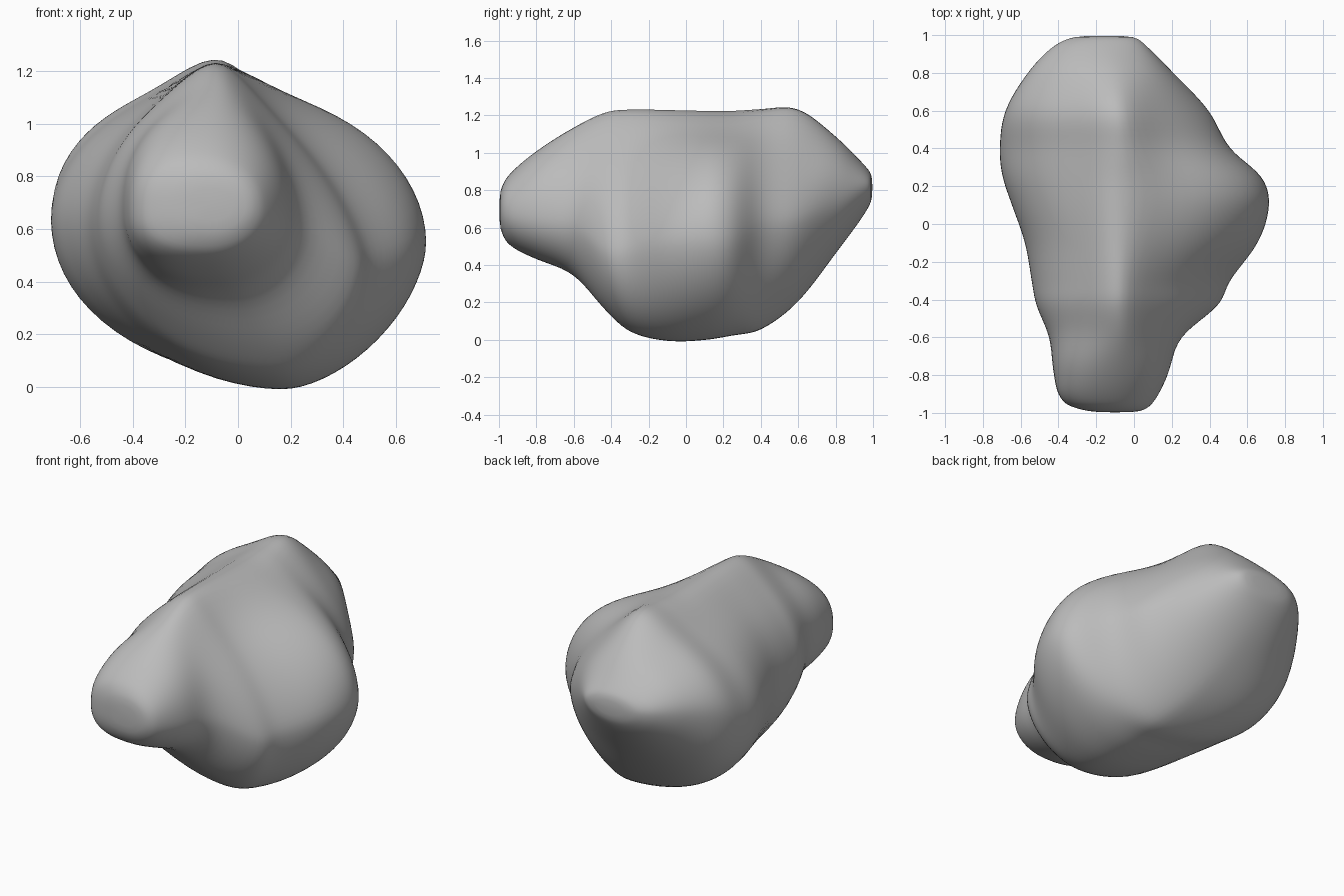
import bpy
import bmesh
import math
from mathutils import Vector

default_cube = bpy.data.objects.get("Cube")
if default_cube:
    bpy.data.objects.remove(default_cube, do_unlink=True)

# Stone material
stone = bpy.data.materials.new("stone_grey")
stone.use_nodes = True
grey = (0.5, 0.5, 0.5, 1.0)
stone.diffuse_color = grey
stone.node_tree.nodes["Principled BSDF"].inputs["Base Color"].default_value = grey

# Cross sections, front to back: y, then (x, z) of left, top, right and bottom
SECTIONS = [
    (-1, -.22, .7, -.1, .79, .03, .69, -.1, .6),
    (-.95, -.37, .68, -.14, .88, .1, .68, -.12, .51),
    (-.8, -.425, .68, -.12, 1.01, .18, .66, -.1, .43),
    (-.6, -.45, .68, -.08, 1.14, .25, .62, -.02, .345),
    (-.43, -.52, .65, -.08, 1.225, .45, .47, .1, .155),
    (-.3, -.545, .62, -.08, 1.24, .51, .48, .15, .04),
    (-.1, -.58, .62, -.08, 1.24, .66, .53, .17, -.01),
    (.1, -.65, .63, -.08, 1.24, .72, .55, .17, -.005),
    (.25, -.7, .63, -.08, 1.24, .68, .55, .15, .02),
    (.4, -.715, .64, -.08, 1.245, .51, .62, .12, .05),
    (.6, -.685, .74, -.09, 1.245, .4, .64, 0, .2),
    (.8, -.565, .8, -.12, 1.09, .21, .73, -.12, .46),
    (.94, -.43, .82, -.17, .95, .07, .81, -.17, .65),
    (1, -.31, .82, -.16, .88, 0, .82, -.16, .75),
]
STEPS = 6
QUARTER = 18
RIDGE_HEIGHT = .1
RIDGE_WIDTH = .17


def bump(value, centre, width):
    return math.exp(-((value - centre) / width) ** 2)


def rise(value, centre, sharpness):
    return 1 / (1 + math.exp((centre - value) * sharpness))


def spline(a, b, c, d, t):
    """Smooth blend from b to c, with slopes that respect the station spacing."""
    span = c[0] - b[0]
    result = [b[0] + span * t]
    for i in range(1, len(b)):
        m0 = (c[i] - a[i]) / (c[0] - a[0]) * span
        m1 = (d[i] - b[i]) / (d[0] - b[0]) * span
        s, q = t * t, t * t * t
        result.append((2 * q - 3 * s + 1) * b[i] + (q - 2 * s + t) * m0
                      + (3 * s - 2 * q) * c[i] + (q - s) * m1)
    return result


def ring_points(section):
    """Four rounded quarters joining the extremes, with a ridge along the top."""
    y, lx, lz, tx, tz, rx, rz, bx, bz = section
    ridge = RIDGE_HEIGHT * rise(y, -.62, 14) * (1 - rise(y, .74, 18))
    left, top = Vector((lx, y, lz)), Vector((tx, y, tz - ridge))
    right, bottom = Vector((rx, y, rz)), Vector((bx, y, bz))
    nose, tail = 1 - rise(y, -.62, 14), rise(y, .72, 18)

    # Roundness of each quarter: right shoulder lobe, left flank, belly, front rib
    quarters = (
        (right, top, 1.42 + .58 * bump(y, .18, .3), 2.1),
        (top, left, 1.9, 2.4),
        (left, bottom, 1.9 + .4 * bump(y, .62, .25), 2.6),
        (bottom, right, 1.7 + .25 * bump(y, -.38, .12), 2.1),
    )
    points = []
    for start, end, power, nose_power in quarters:
        power += (nose_power - power) * nose + (2 - power) * tail
        # The rounded quarter is centred on the inner corner of its box
        if start in (right, left):
            corner = Vector((end.x, y, start.z))
        else:
            corner = Vector((start.x, y, end.z))
        for k in range(QUARTER):
            angle = math.pi / 2 * k / QUARTER
            u = math.cos(angle) ** (2 / power)
            v = math.sin(angle) ** (2 / power)
            point = corner + (start - corner) * u + (end - corner) * v
            if top in (start, end):
                height = v if end == top else u
                point.z += ridge * bump(point.x, tx, RIDGE_WIDTH) * height
            points.append(point)
    return points


# Resample the sections into a fine run of rings
rings = []
last = len(SECTIONS) - 1
for n in range(last):
    around = [SECTIONS[min(max(n + k, 0), last)] for k in (-1, 0, 1, 2)]
    for step in range(STEPS):
        rings.append(ring_points(spline(*around, step / STEPS)))
rings.append(ring_points(SECTIONS[last]))

# Skin the rings and close both ends
bm = bmesh.new()
loops = [[bm.verts.new(p) for p in ring] for ring in rings]
count = len(loops[0])
for near, far in zip(loops, loops[1:]):
    for i in range(count):
        j = (i + 1) % count
        bm.faces.new((near[i], near[j], far[j], far[i]))
for loop in (loops[0], loops[-1]):
    middle = bm.verts.new(sum((v.co for v in loop), Vector()) / count)
    for i in range(count):
        bm.faces.new((loop[i], loop[(i + 1) % count], middle))
bmesh.ops.recalc_face_normals(bm, faces=bm.faces)

mesh = bpy.data.meshes.new("boulder")
bm.to_mesh(mesh)
bm.free()
mesh.materials.append(stone)
boulder = bpy.data.objects.new("boulder", mesh)
bpy.context.collection.objects.link(boulder)

# Soften the seams between quarters and sections
soften = boulder.modifiers.new("soften", "SMOOTH")
soften.factor = .5
soften.iterations = 12

bpy.ops.object.select_all(action="DESELECT")
boulder.select_set(True)
bpy.context.view_layer.objects.active = boulder
bpy.ops.object.shade_smooth()
